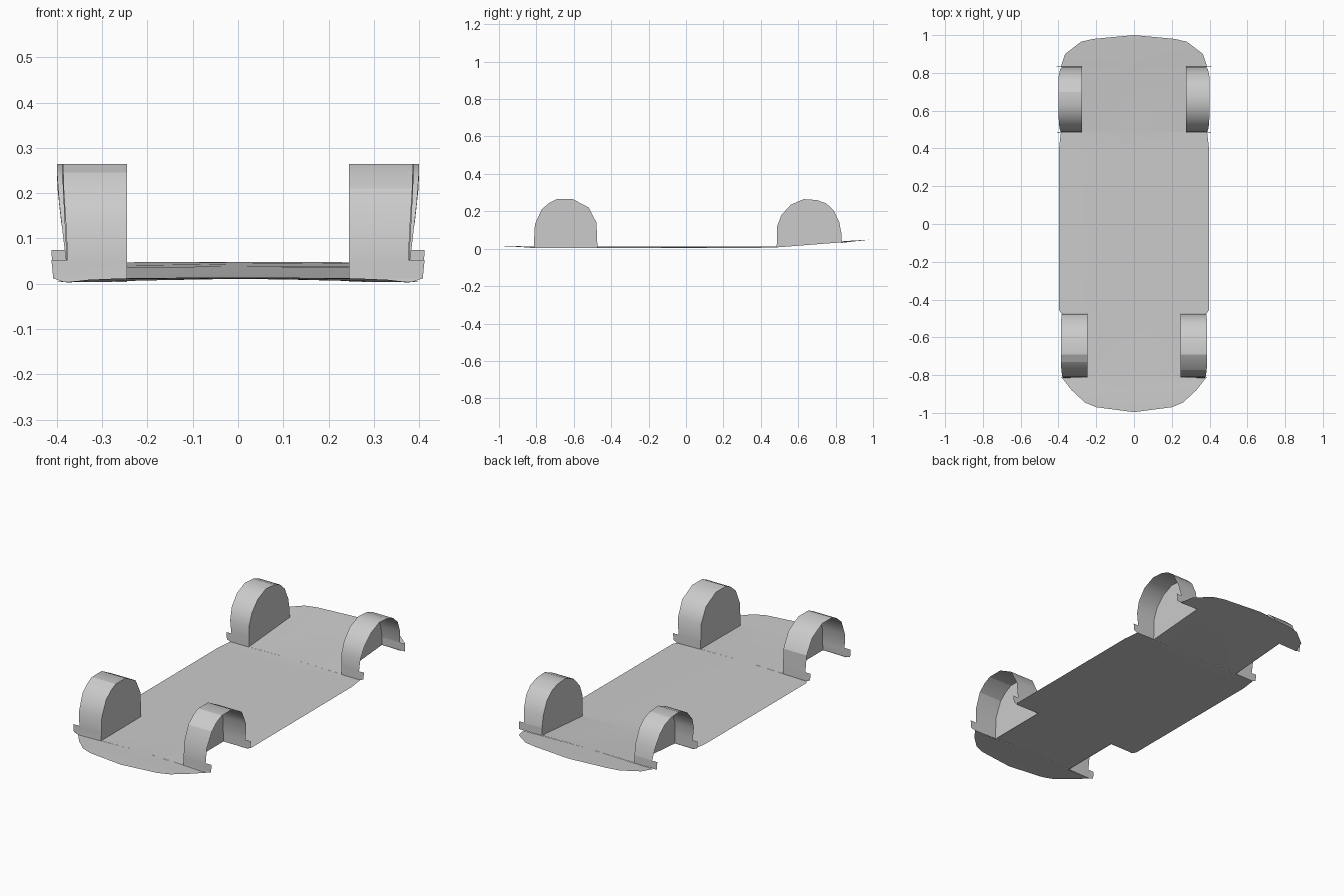
import bpy, bmesh

grey = bpy.data.materials.new("body_grey")
grey.diffuse_color = (0.6, 0.6, 0.6, 1)


def finish(name, bm, angle):
    bmesh.ops.remove_doubles(bm, verts=bm.verts, dist=0.0005)
    me = bpy.data.meshes.new(name)
    bm.to_mesh(me)
    bm.free()
    me.materials.append(grey)
    ob = bpy.data.objects.new(name, me)
    bpy.context.collection.objects.link(ob)
    bpy.ops.object.select_all(action='DESELECT')
    ob.select_set(True)
    bpy.context.view_layer.objects.active = ob
    bpy.ops.object.shade_smooth_by_angle(angle=angle)
    return ob


# Floor pan: rows of (y, half width, centre z, edge z), cut in at the wheels
FI, RI = 0.245, 0.275
rows = [(-0.97, 0.20, 0.014, 0.013), (-0.945, 0.26, 0.014, 0.012),
        (-0.88, 0.33, 0.013, 0.009), (-0.812, 0.383, 0.012, 0.003),
        (-0.812, FI, 0.012, 0.007), (-0.474, FI, 0.013, 0.008),
        (-0.474, 0.385, 0.013, 0.004), (-0.455, 0.397, 0.013, 0.004),
        (0.40, 0.397, 0.011, 0.005), (0.487, 0.387, 0.011, 0.006),
        (0.487, RI, 0.011, 0.008), (0.832, RI, 0.039, 0.035),
        (0.832, 0.387, 0.039, 0.031), (0.90, 0.365, 0.044, 0.039),
        (0.965, 0.28, 0.047, 0.046), (0.98, 0.215, 0.048, 0.048)]
bm = bmesh.new()
for a, b in zip(rows, rows[1:]):
    if b[0] - a[0] < 0.001:
        continue
    for s in (1, -1):
        q = [(0, a[0], a[2]), (s * a[1], a[0], a[3]),
             (s * b[1], b[0], b[3]), (0, b[0], b[2])]
        bm.faces.new([bm.verts.new(p) for p in q[::s]])
# pointed front and rear lips
for r, tip, d in ((rows[0], (0, -0.996, 0.014), 1), (rows[-1], (0, 1.0, 0.048), -1)):
    for s in (1, -1):
        q = [tip, (s * r[1], r[0], r[3]), (0, r[0], r[2])]
        bm.faces.new([bm.verts.new(p) for p in q[::s * d]])
finish("floor_pan", bm, 0.5)

# Wheel wells: arch profiles of (y, z, outer x), with small tabs at the feet
front = [(-0.814, 0.004, 0.385), (-0.813, 0.012, 0.408), (-0.812, 0.052, 0.412),
         (-0.812, 0.052, 0.376), (-0.808, 0.13, 0.380), (-0.772, 0.21, 0.385),
         (-0.73, 0.246, 0.386), (-0.69, 0.265, 0.387), (-0.605, 0.265, 0.387),
         (-0.52, 0.22, 0.387), (-0.479, 0.14, 0.383), (-0.475, 0.05, 0.378),
         (-0.475, 0.05, 0.410), (-0.474, 0.015, 0.406), (-0.474, 0.005, 0.388)]
rear = [(0.485, 0.007, 0.388), (0.485, 0.015, 0.406), (0.486, 0.052, 0.410),
        (0.486, 0.052, 0.380), (0.487, 0.12, 0.388), (0.51, 0.18, 0.395),
        (0.56, 0.235, 0.399), (0.63, 0.265, 0.400), (0.70, 0.26, 0.400),
        (0.75, 0.242, 0.400), (0.79, 0.205, 0.398), (0.82, 0.14, 0.391),
        (0.832, 0.075, 0.381), (0.832, 0.075, 0.412), (0.833, 0.034, 0.410)]


def well(name, prof, xi, s):
    bm = bmesh.new()
    for a, b in zip(prof, prof[1:]):
        if a[:2] == b[:2]:
            continue
        q = [(s * xi, *a[:2]), (s * a[2], *a[:2]), (s * b[2], *b[:2]), (s * xi, *b[:2])]
        bm.faces.new([bm.verts.new(p) for p in q[::s]])
    # flat inner wall
    pts = []
    for y, z, _ in prof:
        if (y, z) not in pts:
            pts.append((y, z))
    bm.faces.new([bm.verts.new((s * xi, *p)) for p in pts[::-s]])
    bmesh.ops.recalc_face_normals(bm, faces=bm.faces)
    finish(name, bm, 0.9)


for side, s in (("right", 1), ("left", -1)):
    well("front_wheel_well_" + side, front, FI, s)
    well("rear_wheel_well_" + side, rear, RI, s)
